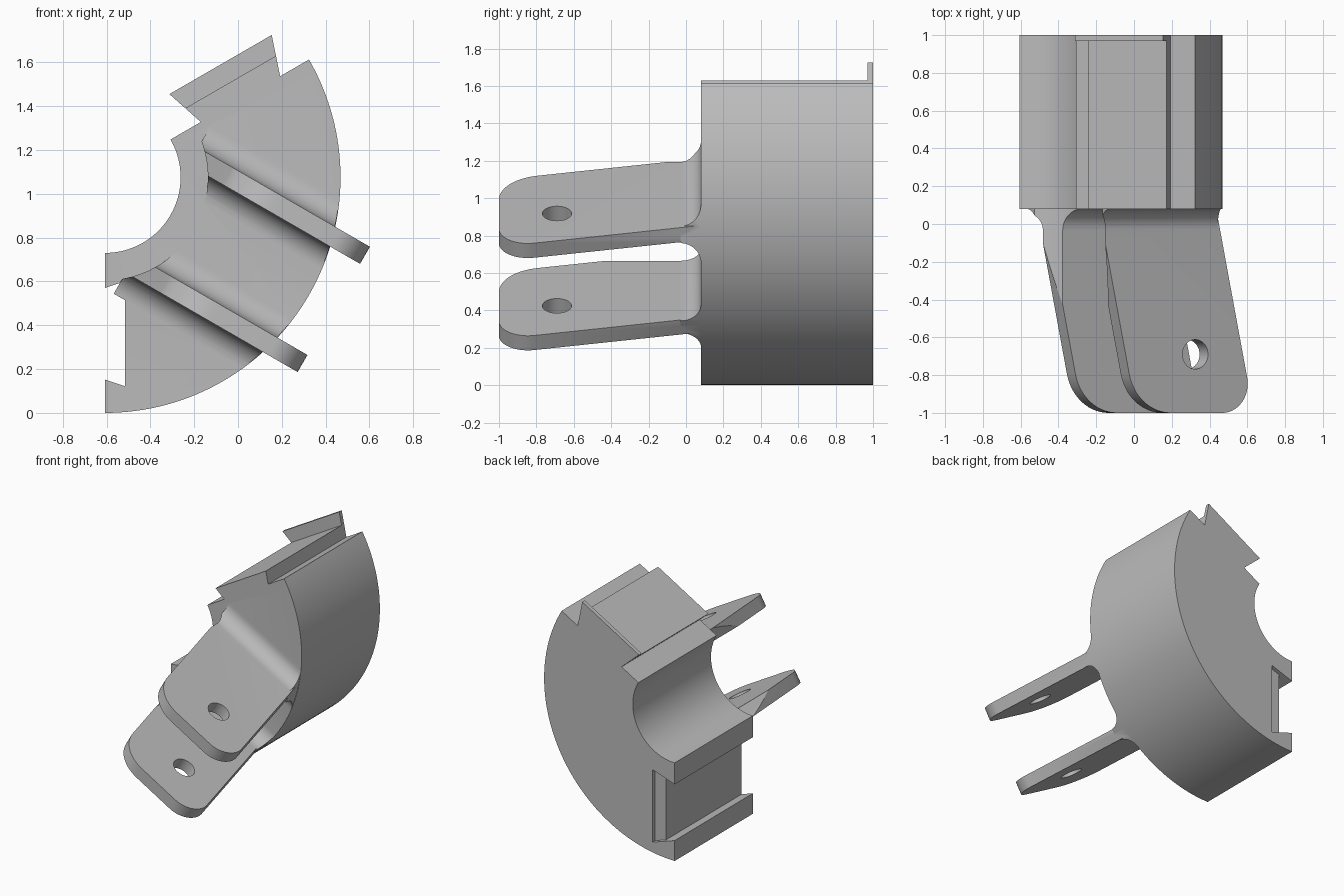
import bpy, bmesh
from math import sin, cos, pi, radians, tan, sqrt
from mathutils import Vector

cube = bpy.data.objects.get("Cube")
if cube:
    bpy.data.objects.remove(cube)

# Axis of the ring sector, and the two directions of its mirror plane
CX, CZ = -0.607, 1.075
R_OUT, R_IN, R_LUG = 1.075, 0.345, 0.47
FRONT, BACK, TAB = 0.08, 1.0, 0.97

grey = bpy.data.materials.new("light_grey")
grey.use_nodes = True
colour = (0.5, 0.5, 0.5, 1)
grey.diffuse_color = colour
grey.node_tree.nodes["Principled BSDF"].inputs["Base Color"].default_value = colour


def prism(name, points, lo, hi, place):
    """Extrude a flat outline from lo to hi; place maps (a, b, depth) to space."""
    bm = bmesh.new()
    rings = [[bm.verts.new(place(a, b, d)) for a, b in points] for d in (lo, hi)]
    bm.faces.new(rings[0])
    bm.faces.new(rings[1][::-1])
    for i in range(len(points)):
        j = (i + 1) % len(points)
        bm.faces.new((rings[0][i], rings[0][j], rings[1][j], rings[1][i]))
    bmesh.ops.recalc_face_normals(bm, faces=bm.faces)
    mesh = bpy.data.meshes.new(name)
    bm.to_mesh(mesh)
    bm.free()
    mesh.materials.append(grey)
    obj = bpy.data.objects.new(name, mesh)
    bpy.context.collection.objects.link(obj)
    return obj


def combine(obj, other, operation):
    """Apply a boolean and discard the second object."""
    mod = obj.modifiers.new("combine", "BOOLEAN")
    mod.operation, mod.object, mod.solver = operation, other, "EXACT"
    bpy.context.view_layer.objects.active = obj
    bpy.ops.object.modifier_apply(modifier=mod.name)
    bpy.data.objects.remove(other)


def arc(r, start, end, steps, ca=0, cb=0):
    return [(ca + r * cos(radians(start + (end - start) * i / steps)),
             cb + r * sin(radians(start + (end - start) * i / steps)))
            for i in range(steps + 1)]


def along_y(a, b, d):
    return Vector((CX + a, d, CZ + b))


def lug_space(e, y, n):
    """e runs outward at 30 degrees below level, n is square to the lug."""
    s, c = 0.5, sqrt(3) / 2
    return Vector((CX + c * e + s * n, y, CZ - s * e + c * n))


def upper_end(u, d):
    s, c = 0.5, sqrt(3) / 2
    return (c * u - s * d, s * u + c * d)


def dovetail(depth0, depth1):
    """Outline in (radius, depth), flaring by a third of its depth."""
    return [(0.923 + depth0 / 3, depth0), (0.923 + depth1 / 3, depth1),
            (0.505 - depth1 / 3, depth1), (0.505 - depth0 / 3, depth0)]


# Ring sector with a dovetail tenon on top and a matching slot below
tenon = [upper_end(u, d) for u, d in dovetail(0, 0.09)]
slot = [(d, -u) for u, d in dovetail(0, 0.092)]
profile = (arc(R_OUT, -90, 30, 64) + tenon
           + arc(R_IN, 30, -90, 40) + slot[::-1])
body = prism("bracket_body", profile, FRONT, BACK, along_y)

# Stop tab on the tenon and the pocket that receives it
tab = prism("stop_tab", [upper_end(u, d) for u, d in dovetail(0.05, 0.182)],
            TAB, BACK, along_y)
combine(body, tab, "UNION")
pocket = prism("tab_pocket", [(d, -u) for u, d in dovetail(-0.05, 0.182)],
               TAB, BACK + 0.1, along_y)
combine(body, pocket, "DIFFERENCE")

# Slanted lug outline with two rounded corners
SLANT, HALF, FILLET = 0.212, 0.045, 0.11
ROOT = FRONT + 0.003


def rounded(corner, before, after, radius, steps=14):
    p, a, b = Vector(corner), Vector(before), Vector(after)
    da, db = (a - p).normalized(), (b - p).normalized()
    half = da.angle(db) / 2
    centre = p + (da + db).normalized() * radius / sin(half)
    start = p + da * radius / tan(half) - centre
    end = p + db * radius / tan(half) - centre
    sweep, total = [], start.angle(end)
    for i in range(steps + 1):
        t = total * i / steps
        v = (start * sin(total - t) + end * sin(t)) / sin(total)
        sweep.append(tuple(centre + v))
    return sweep


def edge(base, y):
    return (base - SLANT * y, y)


inner_top, outer_top = edge(0.313, ROOT), edge(1.03, ROOT)
inner_tip, outer_tip = edge(0.313, -1), edge(1.03, -1)
outline = ([inner_top] + rounded(inner_tip, inner_top, outer_tip, 0.26)
           + rounded(outer_tip, inner_tip, outer_top, 0.155) + [outer_top])


def make_lug(name, mid):
    plate = prism(name, outline, mid - HALF, mid + HALF, lug_space)
    # Filleted root, kept inside the outer wall of the ring
    reach, low = HALF + FILLET, FRONT - FILLET
    right = arc(FILLET, 180, 90, 10, reach, low)
    side = right + [(reach, ROOT)]
    section = side + [(-n, y) for n, y in side[::-1]]
    root = prism("lug_root", section, 0.3, 1.2,
                 lambda n, y, e: lug_space(e, y, mid + n))
    wall = prism("outer_wall", arc(R_OUT - 0.002, 0, 357.5, 143), -0.5, 0.5, along_y)
    combine(root, wall, "INTERSECT")
    combine(plate, root, "UNION")
    # Round clearance around the bore, and the bolt hole
    bore = prism("bore", arc(R_LUG, 0, 355, 71), -1.2, 0.5, along_y)
    combine(plate, bore, "DIFFERENCE")
    hole = prism("bolt_hole", arc(0.078, 0, 350, 35, 0.885, -0.69),
                 mid - 0.2, mid + 0.2, lug_space)
    combine(plate, hole, "DIFFERENCE")
    return plate


for name, mid in (("upper_lug", 0.285), ("lower_lug", -0.285)):
    combine(body, make_lug(name, mid), "UNION")

# Smooth curved walls, crisp edges
bpy.ops.object.select_all(action="DESELECT")
body.select_set(True)
bpy.context.view_layer.objects.active = body
bpy.ops.object.shade_smooth_by_angle(angle=radians(30))
